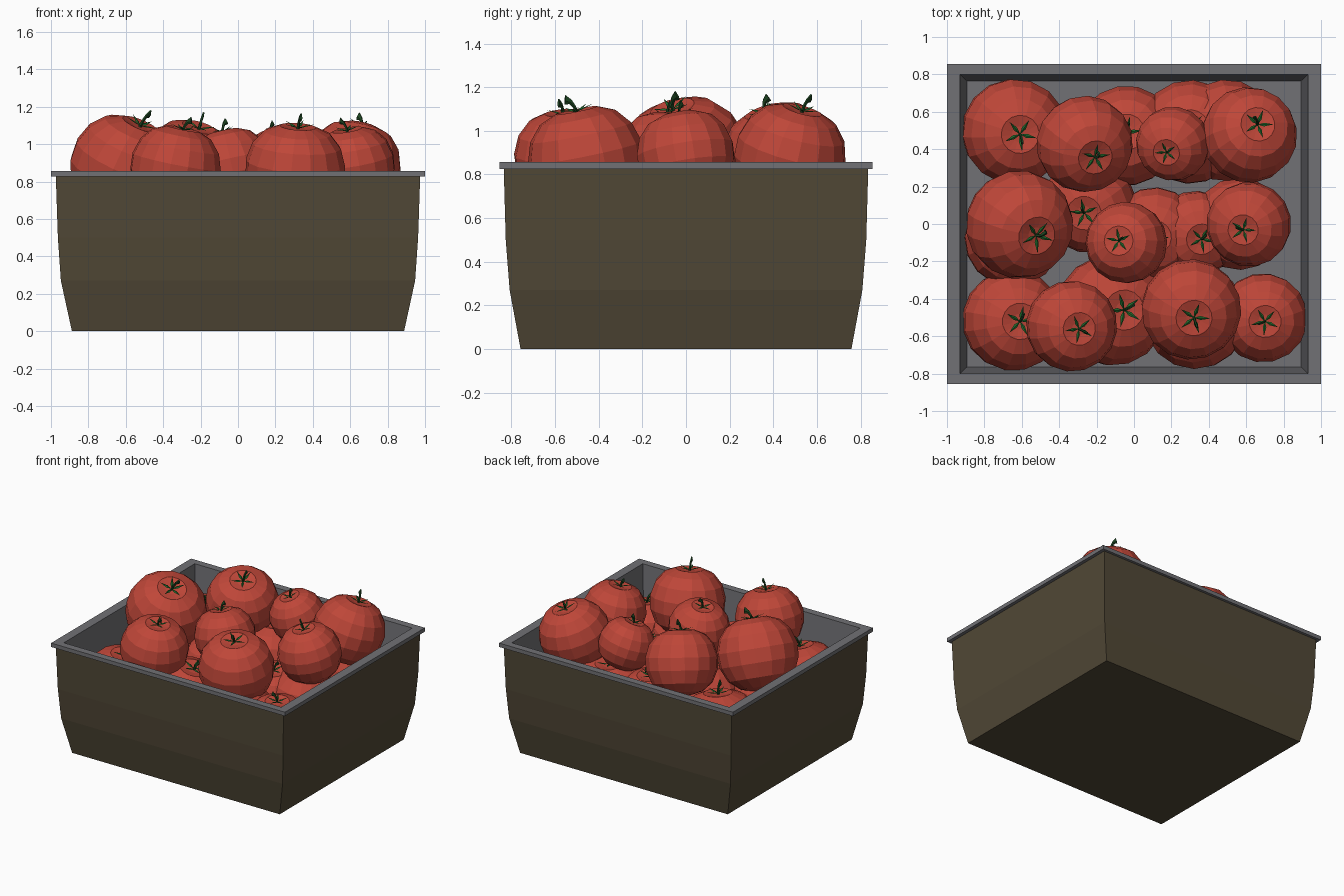
import bpy, math, random
from mathutils import Vector, Matrix, Quaternion

if "Cube" in bpy.data.objects:
    bpy.data.objects.remove(bpy.data.objects["Cube"])

random.seed(4)


def material(name, rgb):
    m = bpy.data.materials.new(name)
    m.diffuse_color = (*rgb, 1)
    m.use_nodes = True
    m.node_tree.nodes["Principled BSDF"].inputs["Base Color"].default_value = m.diffuse_color
    return m


BROWN = material("crate_brown", (0.083, 0.065, 0.037))
GREY = material("rim_grey", (0.165, 0.165, 0.178))
RED = material("tomato_red", (0.52, 0.062, 0.04))
GREEN = material("calyx_green", (0.015, 0.14, 0.025))
DARK = material("stalk_green", (0.012, 0.06, 0.015))


def make_mesh(name, verts, faces, mat):
    me = bpy.data.meshes.new(name)
    me.from_pydata(verts, [], faces)
    me.materials.append(mat)
    me.update()
    return me


def add(name, me, matrix=Matrix()):
    ob = bpy.data.objects.new(name, me)
    bpy.context.collection.objects.link(ob)
    ob.matrix_world = matrix
    return ob


def loft(rings, cap_start=False, cap_end=False):
    """Join equal-length rings of points with quads."""
    n = len(rings[0])
    verts = [p for r in rings for p in r]
    faces = []
    for k in range(len(rings) - 1):
        for i in range(n):
            j = (i + 1) % n
            faces.append((k * n + i, k * n + j, (k + 1) * n + j, (k + 1) * n + i))
    if cap_start:
        faces.append(tuple(reversed(range(n))))
    if cap_end:
        faces.append(tuple(range((len(rings) - 1) * n, len(rings) * n)))
    return verts, faces


def rect(x, y, z):
    return [(-x, -y, z), (x, -y, z), (x, y, z), (-x, y, z)]


# Crate: brown outer shell with bulging sides
shell = [rect(*p) for p in ((0.888, 0.758, 0), (0.947, 0.808, 0.27),
                            (0.963, 0.826, 0.50), (0.974, 0.835, 0.826))]
add("crate_shell", make_mesh("crate_shell", *loft(shell, cap_start=True), BROWN))

# Crate: grey rim, inner walls and raised floor
lining = [rect(*p) for p in ((0.974, 0.835, 0.826), (1.0, 0.855, 0.826), (1.0, 0.855, 0.856),
                             (0.93, 0.80, 0.856), (0.893, 0.765, 0.26))]
add("crate_rim_and_lining", make_mesh("crate_rim_and_lining", *loft(lining, cap_end=True), GREY))

# Tomato body of unit radius: flat-faced lathe with a dimple on top
SEG = 16
profile = [(0.25, -0.87), (0.55, -0.78), (0.82, -0.55), (0.97, -0.2), (0.99, 0.15),
           (0.88, 0.5), (0.66, 0.76), (0.36, 0.885), (0.15, 0.84)]
rings = [[(r * math.cos(2 * math.pi * i / SEG), r * math.sin(2 * math.pi * i / SEG), z)
          for i in range(SEG)] for r, z in profile]
body = make_mesh("tomato_body", *loft(rings, True, True), RED)

# Calyx: five pointed sepals with a small centre ridge
verts, faces = [], []
for i in range(5):
    a = 2 * math.pi * i / 5
    d, s = Vector((math.cos(a), math.sin(a), 0)), Vector((-math.sin(a), math.cos(a), 0))
    b = len(verts)
    for r, w, z in ((0, 0, 0.86), (0.13, 0.04, 0.89), (0.13, -0.04, 0.89),
                    (0.13, 0, 0.91), (0.32, 0, 0.95)):
        verts.append(d * r + s * w + Vector((0, 0, z)))
    faces += [(b, b + 3, b + 1), (b, b + 2, b + 3), (b + 1, b + 3, b + 4), (b + 3, b + 2, b + 4)]
calyx = make_mesh("calyx", verts, faces, GREEN)

# Stalk: thin bent five-sided tube
path = [(0, 0.80, 0.035), (0.02, 0.95, 0.028), (0.07, 1.05, 0.026), (0.16, 1.11, 0.026)]
rings = [[(x + r * math.cos(2 * math.pi * i / 5), r * math.sin(2 * math.pi * i / 5),
           z - 0.6 * x * math.cos(2 * math.pi * i / 5) * r / 0.03) for i in range(5)]
         for x, z, r in path]
stalk = make_mesh("stalk", *loft(rings, True, True), DARK)

# Tomatoes: centre x, y, z, radius, stalk offset x, y (sets the tilt)
upper = [(-0.265, 0.43, 0.88, 0.26, 0.055, -0.07), (0.21, 0.43, 0.895, 0.20, -0.035, -0.045),
         (0.615, 0.475, 0.88, 0.258, 0.045, 0.055), (-0.615, 0.0, 0.875, 0.29, 0.09, -0.06),
         (-0.04, -0.10, 0.88, 0.22, -0.04, 0.01), (0.615, 0.0, 0.88, 0.228, -0.03, -0.03),
         (-0.335, -0.545, 0.87, 0.245, 0.04, -0.015), (0.305, -0.455, 0.86, 0.27, 0.015, -0.045)]
lower = [(-0.64, 0.495, 0.51, 0.285, 0.03, -0.015), (-0.65, -0.515, 0.51, 0.272, 0.04, -0.005),
         (0.69, -0.50, 0.525, 0.24, 0.01, -0.02), (-0.24, 0.10, 0.51, 0.255, -0.025, -0.04),
         (0.33, -0.05, 0.52, 0.23, 0.03, -0.03), (-0.12, -0.46, 0.51, 0.30, 0.065, 0.0),
         (-0.04, 0.47, 0.51, 0.27, 0.0, 0.02), (0.30, 0.49, 0.51, 0.28, 0.0, 0.02),
         (0.49, 0.50, 0.51, 0.275, 0.03, 0.0), (-0.65, -0.08, 0.51, 0.26, 0.02, 0.01),
         (0.11, -0.05, 0.51, 0.25, 0.0, -0.02), (0.56, 0.0, 0.51, 0.25, 0.02, 0.01),
         (0.33, -0.50, 0.51, 0.28, -0.02, 0.01)]
for layer, group in (("upper", upper), ("lower", lower)):
    for k, (x, y, z, r, ox, oy) in enumerate(group, 1):
        sx, sy = ox / (0.84 * r), oy / (0.84 * r)
        axis = Vector((sx, sy, math.sqrt(1 - sx * sx - sy * sy)))
        turn = Vector((0, 0, 1)).rotation_difference(axis) @ Quaternion((0, 0, 1), random.uniform(0, 6.28))
        m = Matrix.LocRotScale(Vector((x, y, z)), turn, Vector((r, r, r)))
        for part, me in (("tomato", body), ("calyx", calyx), ("stalk", stalk)):
            add(f"{layer}_{part}_{k}", me, m)
